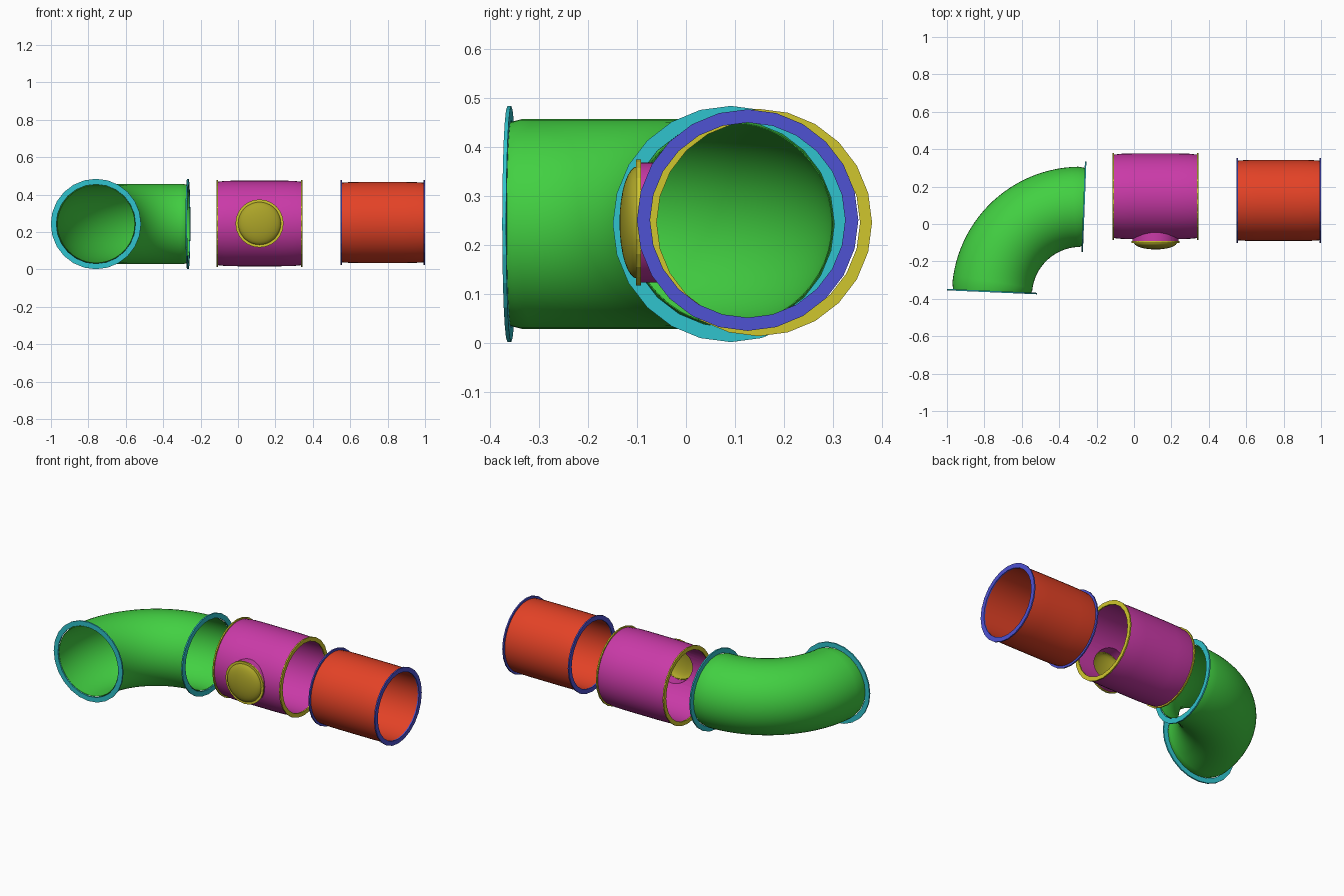
import bpy, bmesh
from math import sin, cos, pi, sqrt, radians
from mathutils import Vector

cube = bpy.data.objects.get("Cube")
if cube:
    bpy.data.objects.remove(cube, do_unlink=True)

UP = Vector((0, 0, 1))


def material(name, rgb):
    lin = [((c / 255 + 0.055) / 1.055) ** 2.4 for c in rgb]
    m = bpy.data.materials.new(name)
    m.use_nodes = True
    m.diffuse_color = (*lin, 1)
    m.node_tree.nodes["Principled BSDF"].inputs["Base Color"].default_value = (*lin, 1)
    return m


green = material("green", (66, 208, 66))
cyan = material("cyan", (48, 195, 205))
magenta = material("magenta", (202, 58, 168))
yellow = material("yellow", (208, 198, 45))
olive = material("dull yellow", (172, 164, 40))
red = material("red", (228, 66, 38))
blue = material("blue", (78, 82, 210))


def straight(center, axis):
    """Map (distance along, radius, angle) around a straight axis."""
    c, d = Vector(center), Vector(axis).normalized()
    u = d.cross(UP)
    return lambda t, r, a: c + d * t + u * (r * cos(a)) + UP * (r * sin(a))


def bend(center, radius):
    """Map (angle along bend, tube radius, angle around tube)."""
    return lambda t, r, a: (Vector(center) + UP * (r * sin(a))
                            + Vector((cos(t), sin(t), 0)) * (radius + r * cos(a)))


def sweep(name, place, loop, mat, sides=48):
    """Turn a closed cross-section loop of (along, radius) into a solid."""
    bm = bmesh.new()
    rows = [[bm.verts.new(place(t, r, 2 * pi * i / sides)) for i in range(sides)]
            for t, r in loop]
    for k, row in enumerate(rows):
        n = (k + 1) % len(rows)
        if loop[k][1] == 0 and loop[n][1] == 0:
            continue
        for i in range(sides):
            j = (i + 1) % sides
            bm.faces.new((row[i], row[j], rows[n][j], rows[n][i]))
    bmesh.ops.remove_doubles(bm, verts=bm.verts, dist=1e-5)
    bmesh.ops.recalc_face_normals(bm, faces=bm.faces)
    me = bpy.data.meshes.new(name)
    bm.to_mesh(me)
    bm.free()
    me.materials.append(mat)
    ob = bpy.data.objects.new(name, me)
    bpy.context.collection.objects.link(ob)
    return ob


def smooth(ob):
    bpy.ops.object.select_all(action="DESELECT")
    ob.select_set(True)
    bpy.context.view_layer.objects.active = ob
    bpy.ops.object.shade_smooth_by_angle(angle=radians(35))


def ring(name, center, axis, outer, inner, mat, half=0.004):
    loop = [(-half, outer), (half, outer), (half, inner), (-half, inner)]
    return sweep(name, straight(center, axis), loop, mat, 24)


def pipe(name, center, half, outer, inner, drop, mat):
    """Slightly barrelled straight pipe along x."""
    loop = [(-half, outer - drop), (-half * 0.8, outer - drop * 0.2), (-half * 0.5, outer),
            (half * 0.5, outer), (half * 0.8, outer - drop * 0.2), (half, outer - drop),
            (half, inner), (-half, inner)]
    return sweep(name, straight(center, (1, 0, 0)), loop, mat)


# Elbow pipe with a flange at each end
hub, bend_r = Vector((-0.286, -0.382, 0.243)), 0.474
start, end, steps = radians(87.8), radians(177.5), 28
angles = [start + (end - start) * i / steps for i in range(steps + 1)]
outer = [(t, 0.208 if t in (start, end) else 0.2145) for t in angles]
inner = [(t, 0.206) for t in reversed(angles)]
smooth(sweep("elbow_pipe", bend(hub, bend_r), outer + inner, green))
for side, t in (("side", start), ("front", end)):
    spot = hub + Vector((cos(t), sin(t), 0)) * bend_r
    ring("elbow_flange_" + side, spot, (-sin(t), cos(t), 0), 0.2415, 0.212, cyan)

# Tee pipe with a round opening towards the front
tee = Vector((0.115, 0.148, 0.246))
body = pipe("tee_pipe", tee, 0.224, 0.229, 0.212, 0.006, magenta)
cutter = sweep("opening_cutter", straight(tee, (0, -1, 0)),
               [(0.05, 0), (0.05, 0.114), (0.4, 0.114), (0.4, 0)], magenta)
cutter.hide_render = True
cut = body.modifiers.new("opening", "BOOLEAN")
cut.operation, cut.solver, cut.object = "DIFFERENCE", "EXACT", cutter
graph = bpy.context.evaluated_depsgraph_get()
body.data = bpy.data.meshes.new_from_object(body.evaluated_get(graph))
body.modifiers.clear()
bpy.data.objects.remove(cutter, do_unlink=True)
smooth(body)
for side, s in (("left", 1), ("right", -1)):
    ring("tee_flange_" + side, tee + Vector((s * 0.226, 0, 0)), (1, 0, 0), 0.2325, 0.208, yellow)


# Branch neck, its base following the curve of the tee
front = straight(tee, (0, -1, 0))


def saddle(t, r, a):
    return front(t or sqrt(0.22 ** 2 - (r * sin(a)) ** 2), r, a)


smooth(sweep("branch_neck", saddle, [(0, 0.123), (0.244, 0.123), (0.244, 0.114), (0, 0.114)], magenta))
ring("branch_flange", tee + Vector((0, -0.245, 0)), (0, 1, 0), 0.1285, 0.113, yellow, 0.005)

# Domed cap closing the branch
arc = [i * pi / 16 for i in range(8)]
shell = [(0.247 + 0.037 * sin(a), 0.115 * cos(a)) for a in arc] + [(0.284, 0)]
lining = [(0.278, 0)] + [(0.242 + 0.036 * sin(a), 0.11 * cos(a)) for a in reversed(arc)]
smooth(sweep("branch_cap", front, shell + lining, olive))

# Plain straight pipe with a flange at each end
plain = Vector((0.773, 0.126, 0.251))
smooth(pipe("straight_pipe", plain, 0.222, 0.2165, 0.201, 0.004, red))
for side, s in (("left", 1), ("right", -1)):
    ring("straight_flange_" + side, plain + Vector((s * 0.222, 0, 0)), (1, 0, 0), 0.2265, 0.1995, blue)
